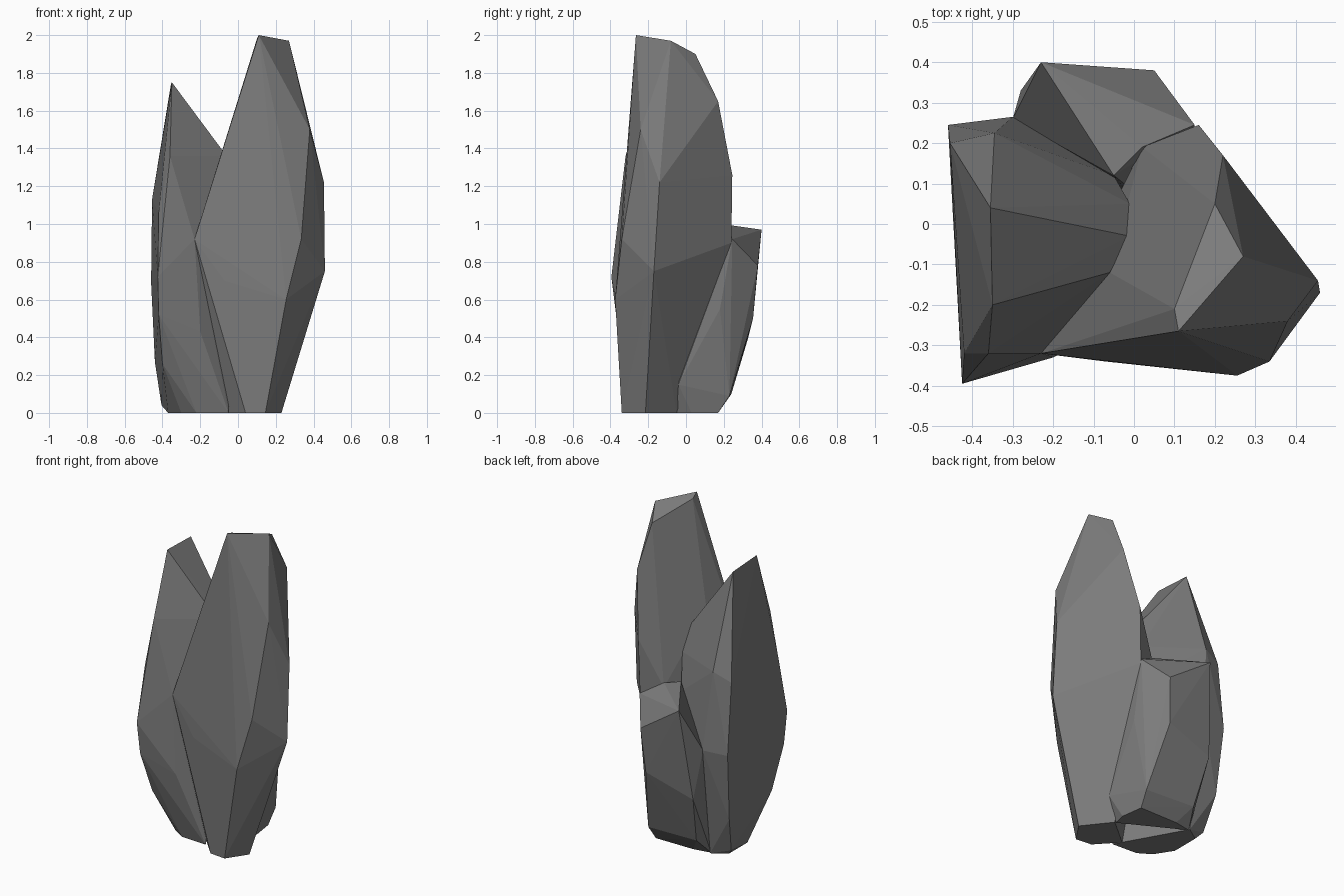
import bpy
import bmesh
from mathutils import Vector

default_cube = bpy.data.objects.get("Cube")
if default_cube:
    bpy.data.objects.remove(default_cube, do_unlink=True)

UNIT = 0.01  # corners are given in hundredths of a unit


def make_material(name, colour):
    material = bpy.data.materials.new(name)
    material.use_nodes = True
    material.diffuse_color = colour
    shader = material.node_tree.nodes["Principled BSDF"]
    shader.inputs["Base Color"].default_value = colour
    shader.inputs["Roughness"].default_value = 0.9
    return material


def make_shard(name, material, **sections):
    """Wrap a faceted convex skin around the corners of all sections."""
    bm = bmesh.new()
    for corners in sections.values():
        for corner in corners:
            bm.verts.new(Vector(corner) * UNIT)
    hull = bmesh.ops.convex_hull(bm, input=bm.verts[:], use_existing_faces=False)
    # Discard corners which ended up inside the skin
    leftovers = set(hull["geom_interior"]) | set(hull["geom_unused"])
    loose = [item for item in leftovers if isinstance(item, bmesh.types.BMVert)]
    bmesh.ops.delete(bm, geom=loose, context="VERTS")
    bmesh.ops.recalc_face_normals(bm, faces=bm.faces[:])

    mesh = bpy.data.meshes.new(name)
    bm.to_mesh(mesh)
    bm.free()
    mesh.materials.append(material)
    mesh.shade_flat()
    shard = bpy.data.objects.new(name, mesh)
    bpy.context.scene.collection.objects.link(shard)
    return shard


stone = make_material("grey stone", (0.2, 0.2, 0.2, 1.0))

# Tall shard, leaning to the front
make_shard(
    "tall_rock_shard", stone,
    crown=[(11, -26.5, 200), (10, -21, 198), (27, -8, 197), (20, 5, 190)],
    shoulder=[(38, -24, 150), (22, 17, 165), (16, 24.5, 126), (45.5, -14, 122)],
    valley=[(-6, -12, 135), (-1, 5, 115), (2, 19, 97)],
    waist=[(-23, -32, 92), (33.5, -34, 92), (46, -17, 75), (15, 24, 90)],
    foot=[(25.5, -37.5, 60), (-7, -34, 70)],
    base=[(14.5, -34, 0), (4, -33, 0), (23, -21.5, 0), (10, -5, 0), (-8, -20, 0)],
)

# Middle shard with a broad flat side
make_shard(
    "middle_rock_shard", stone,
    crown=[(-35.5, 4, 174), (-35, -20, 175)],
    shoulder=[(-36, -32, 136), (-34.5, 22.5, 118), (-45.5, 20, 113)],
    valley=[(-6, -12, 136), (-1, -3, 129), (-1, 5, 115), (-5, 12, 94)],
    waist=[(-42, -32, 106), (-42.5, -39.5, 72), (-23, -32, 92),
           (-46, 24.5, 69), (-30, 26.5, 69)],
    foot=[(-42, -37, 52), (-20, -33, 43), (-40, -28, 26), (-44, 20, 27),
          (-40.5, 13, 4)],
    base=[(-30, -19, 0), (-22, -24, 0), (-5, -25, 0), (-37, 10, 0),
          (-37, -8, 0), (-28, 16, 0)],
)

# Short shard leaning on the back
make_shard(
    "short_rock_shard", stone,
    crown=[(-23, 40, 97), (5, 38, 78), (15, 24.5, 92), (2, 19, 100), (-5, 12, 100)],
    waist=[(3, 35.5, 50), (-28, 33, 40), (-30, 26, 69), (14, 10, 55), (15, 18, 55)],
    foot=[(10, 23, 9), (-24, 24, 10), (15, -4, 15)],
    base=[(9, 17, 0), (-17, 17, 0), (-28, 15, 0), (11, 3, 0), (9, -5, 0)],
)
